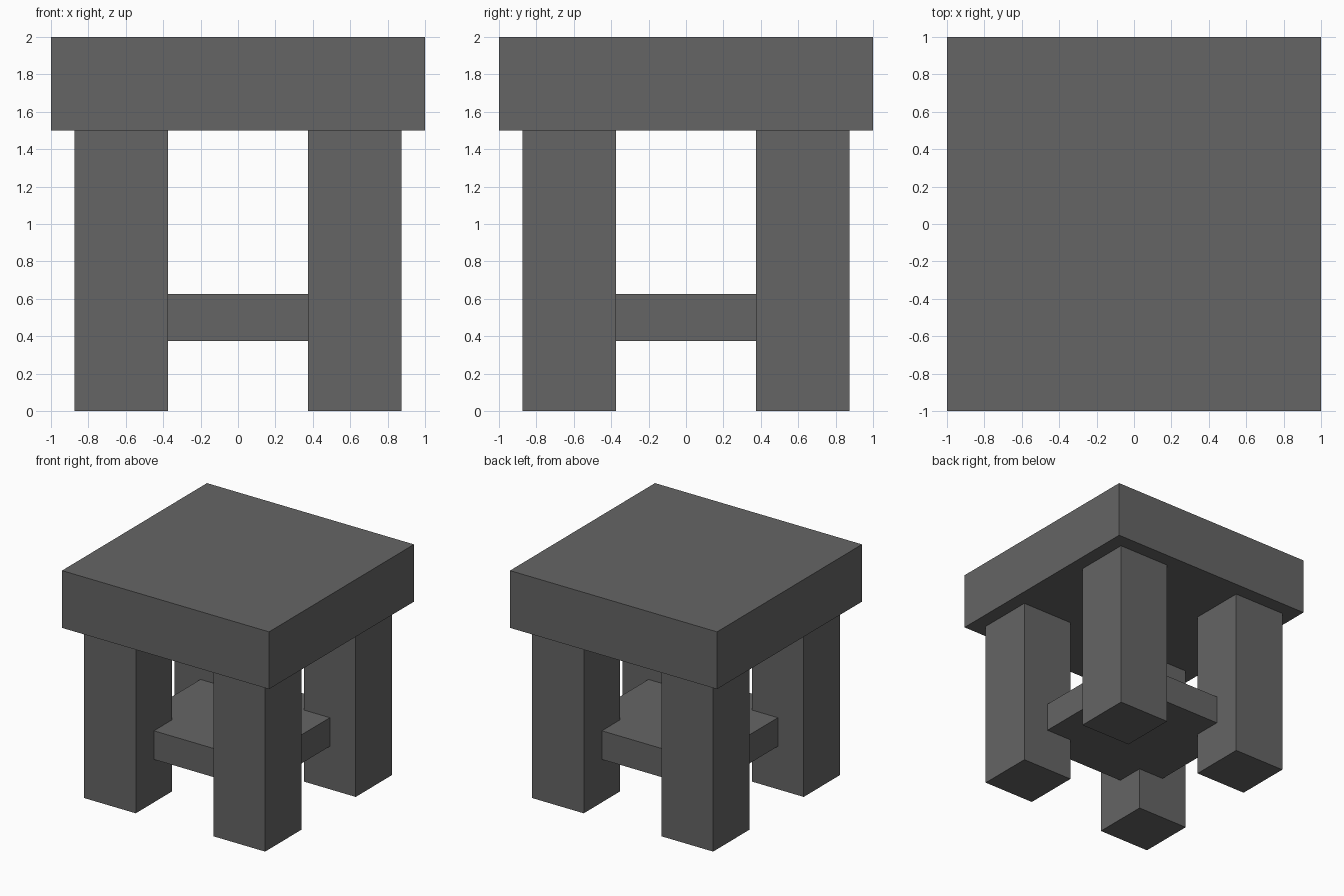
import bpy

cube = bpy.data.objects.get("Cube")
if cube:
    bpy.data.objects.remove(cube, do_unlink=True)

# One dark grey for everything
grey = bpy.data.materials.new("dark grey")
grey.use_nodes = True
colour = (0.13, 0.13, 0.13, 1.0)
grey.diffuse_color = colour
bsdf = next(n for n in grey.node_tree.nodes if n.type == 'BSDF_PRINCIPLED')
bsdf.inputs["Base Color"].default_value = colour


def box(name, centre, size):
    """Flat-shaded box with its size baked into the mesh."""
    bpy.ops.mesh.primitive_cube_add(size=1, location=centre)
    ob = bpy.context.object
    ob.name = ob.data.name = name
    ob.scale = size
    bpy.ops.object.transform_apply(location=False, rotation=False, scale=True)
    ob.data.materials.append(grey)
    return ob


# Thick square seat
box("seat", (0, 0, 1.75), (2, 2, 0.5))

# Four square legs, set in from the seat edge
for y, depth in ((-0.625, "front"), (0.625, "back")):
    for x, side in ((0.625, "left"), (-0.625, "right")):
        box(f"{depth}_{side}_leg", (x, y, 0.75), (0.5, 0.5, 1.5))

# Lower shelf, its corners housed in the legs
box("lower_shelf", (0, 0, 0.5), (1.25, 1.25, 0.25))
